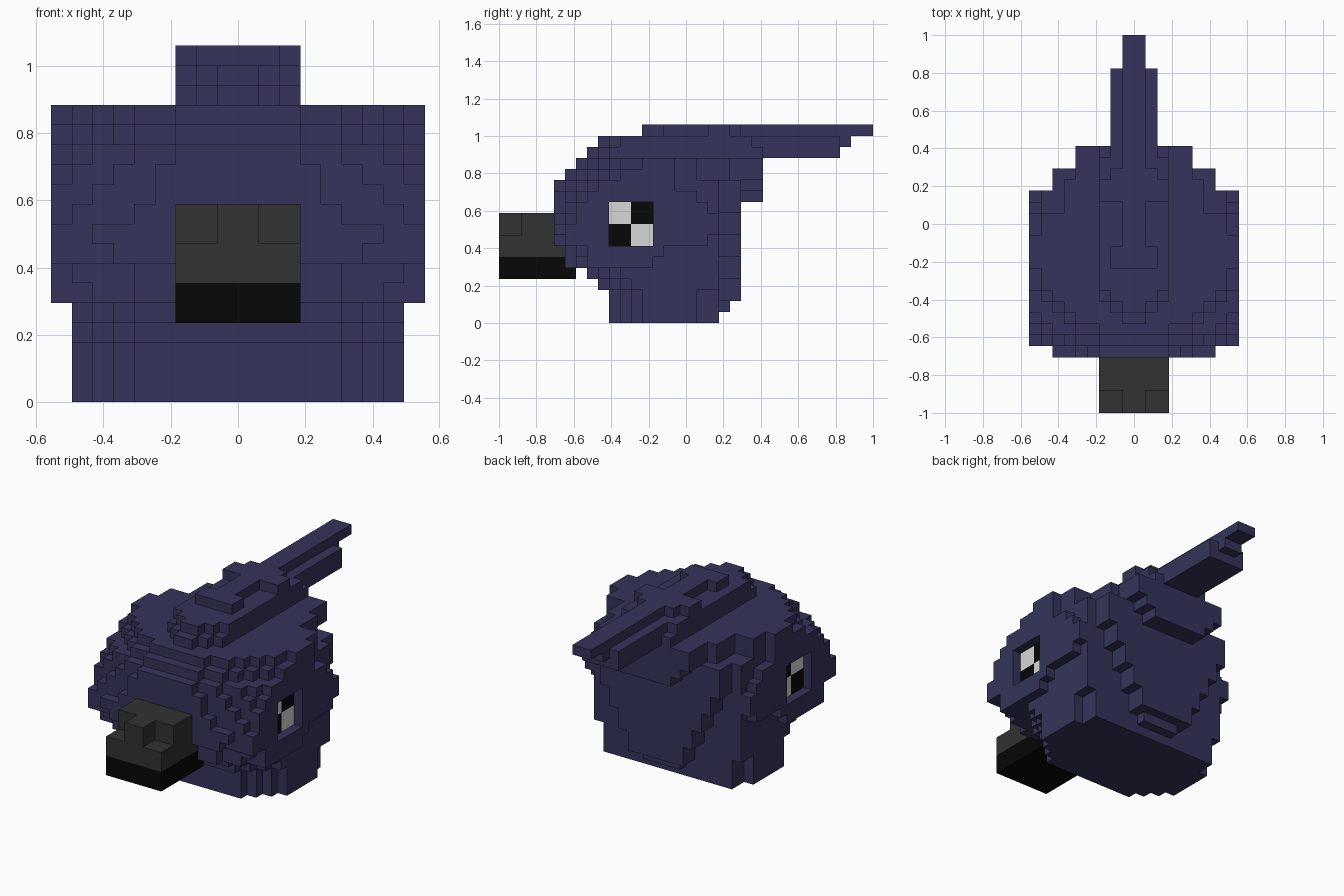
import bpy
import bmesh

cube = bpy.data.objects.get("Cube")
if cube:
    bpy.data.objects.remove(cube, do_unlink=True)

# Size of one block along each axis
UX, UY, UZ = 0.0617, 2 / 34, 0.0589


def material(name, r, g, b):
    m = bpy.data.materials.new(name)
    m.use_nodes = True
    m.diffuse_color = (r, g, b, 1)
    m.node_tree.nodes["Principled BSDF"].inputs["Base Color"].default_value = (r, g, b, 1)
    return m


NAVY = material("navy feathers", 0.035, 0.034, 0.104)
GREY = material("dark grey beak", 0.032, 0.032, 0.032)
BLACK = material("black", 0.002, 0.002, 0.002)
WHITE = material("eye white", 0.68, 0.68, 0.68)

# Corners of a block face for each direction, wound outward
FACES = {
    (1, 0, 0): ((1, 0, 0), (1, 1, 0), (1, 1, 1), (1, 0, 1)),
    (-1, 0, 0): ((0, 0, 0), (0, 0, 1), (0, 1, 1), (0, 1, 0)),
    (0, 1, 0): ((0, 1, 0), (0, 1, 1), (1, 1, 1), (1, 1, 0)),
    (0, -1, 0): ((0, 0, 0), (1, 0, 0), (1, 0, 1), (0, 0, 1)),
    (0, 0, 1): ((0, 0, 1), (1, 0, 1), (1, 1, 1), (0, 1, 1)),
    (0, 0, -1): ((0, 0, 0), (0, 1, 0), (1, 1, 0), (1, 0, 0)),
}


def finish(name, bm, mats):
    me = bpy.data.meshes.new(name)
    bm.to_mesh(me)
    bm.free()
    for m in mats:
        me.materials.append(m)
    ob = bpy.data.objects.new(name, me)
    bpy.context.scene.collection.objects.link(ob)
    return ob


def blocks(name, inside, mats, rule=lambda k: 0):
    """Mirrored block solid: inside(i, j, k), with i counted out from the middle."""
    filled = {(x, j, k) for x in range(-9, 9) for j in range(34) for k in range(18)
              if inside(x if x >= 0 else -1 - x, j, k)}
    bm = bmesh.new()
    verts = {}

    def vert(p):
        if p not in verts:
            verts[p] = bm.verts.new((p[0] * UX, p[1] * UY - 1, p[2] * UZ))
        return verts[p]

    for c in sorted(filled):
        for d, corners in FACES.items():
            if tuple(a + b for a, b in zip(c, d)) not in filled:
                f = bm.faces.new([vert(tuple(a + b for a, b in zip(c, q))) for q in corners])
                f.material_index = rule(c[2])
    return finish(name, bm, mats)


# Front edge of the head at each height
FRONT = [10, 10, 10, 9, 8, 6, 6, 5, 5, 5, 5, 5, 5, 6, 7]


def front(i, k):
    if k < 5:
        return FRONT[k] + max(0, i - 4)
    growth = 0.8 * (k - 8) if k > 8 else 0.4 * (8 - k)
    return FRONT[k] + round((i / 8) ** 2 * (0.8 + growth))


def head(i, j, k):
    if k > 14 or not front(i, k) <= j < 20:
        return False
    if i < 8:
        # trimmed rear corners, above and below
        return j < 18 or i < (6 if k > 12 else 7 if k < 3 else 8)
    # outer cheek layer with an eye socket, tapering to the rear
    if 10 <= j < 14 and 7 <= k < 11:
        return False
    low = 5 + min(2, max(0, j - 13)) + (j == 19)
    high = 15 if j < 16 else 12 if j < 18 else 29 - j
    return low <= k < high


def nape(i, j, k):
    if k == 1:
        return j == 20 and i < 2
    if 2 <= k < 11:
        return 20 <= j < 22 and i < min(7, 2 + k // 2)
    if k in (11, 12):
        return 20 <= j < 24 and i < (7 if j < 22 else k - 8)
    return k in (13, 14) and 20 <= j < 24 and i < (6 if j == 20 else 5)


def crest(i, j, k):
    if k == 15:
        half = min(3, j - 7) if j < 24 else 2
        return 8 <= j < 31 and i < half
    if k == 16:
        half = min(3, j - 8) if j < 23 else 2 if j < 31 else 1
        return 9 <= j < 32 and i < half
    if k == 17:
        half = 3 if j in (19, 20) else 2 if j in (13, 14, 21) else 1
        return j >= 13 and i < half
    return False


def beak(i, j, k):
    if 4 <= k < 8:
        return j < 7 and i < 3
    return 8 <= k < 10 and j < 6 and i < (1 if j < 2 else 3)


blocks("head", head, [NAVY])
blocks("nape", nape, [NAVY])
blocks("crest", crest, [NAVY])
blocks("beak", beak, [GREY, BLACK], lambda k: 1 if k < 6 else 0)

# Eyes: a two by two chequer of thin plates in each socket
for side, label in ((1, "left"), (-1, "right")):
    for a in range(2):
        for b in range(2):
            bm = bmesh.new()
            bmesh.ops.create_cube(bm, size=1)
            for v in bm.verts:
                v.co.x = side * (8 * UX + 0.003) + v.co.x * 0.006
                v.co.y = (11 + 2 * a + 2 * v.co.y) * UY - 1
                v.co.z = (8 + 2 * b + 2 * v.co.z) * UZ
            finish(f"{label}_eye_plate_{a}{b}", bm, [WHITE if a != b else BLACK])
